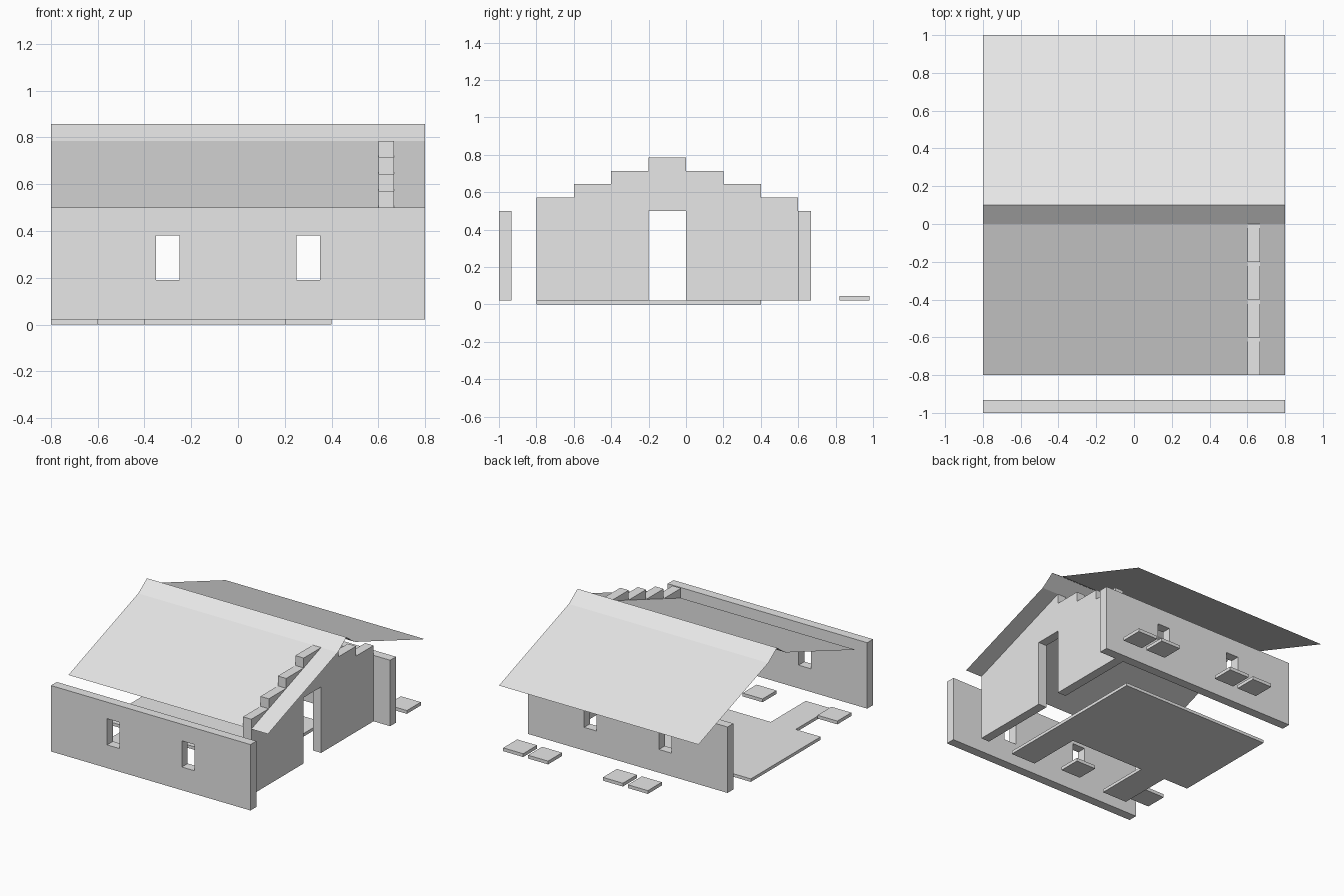
import bpy
import bmesh
from mathutils import Vector

cube = bpy.data.objects.get("Cube")
if cube:
    bpy.data.objects.remove(cube, do_unlink=True)

# One plain grey for the whole kit
grey = bpy.data.materials.new("light_grey")
grey.use_nodes = True
grey.diffuse_color = (0.8, 0.8, 0.8, 1)
grey.node_tree.nodes["Principled BSDF"].inputs["Base Color"].default_value = (0.8, 0.8, 0.8, 1)

BASE, EAVE, STEP, THICK = 0.022, 0.5, 0.0715, 0.067
RIDGE = EAVE + 4 * STEP
HALF = 0.8


def finish(name, bm):
    mesh = bpy.data.meshes.new(name)
    bm.to_mesh(mesh)
    bm.free()
    mesh.materials.append(grey)
    obj = bpy.data.objects.new(name, mesh)
    bpy.context.collection.objects.link(obj)
    return obj


def solid(name, polygons, depth):
    """Extrude flat polygons that share corners into a closed solid."""
    bm = bmesh.new()
    for poly in polygons:
        bm.faces.new([bm.verts.new(p) for p in poly])
    bmesh.ops.remove_doubles(bm, verts=bm.verts, dist=0.0001)
    ext = bmesh.ops.extrude_face_region(bm, geom=bm.faces[:], use_keep_orig=True)
    moved = [g for g in ext["geom"] if isinstance(g, bmesh.types.BMVert)]
    bmesh.ops.translate(bm, verts=moved, vec=Vector(depth))
    bmesh.ops.recalc_face_normals(bm, faces=bm.faces)
    return finish(name, bm)


def window_wall(name, y):
    """Long wall with two window openings left out of a grid of cells."""
    xs = [-HALF, -0.35, -0.25, 0.25, 0.35, HALF]
    zs = [BASE, 0.19, 0.38, EAVE]
    cells = []
    for i in range(5):
        for k in range(3):
            if k == 1 and i in (1, 3):
                continue
            cells.append([(xs[i], y, zs[k]), (xs[i + 1], y, zs[k]),
                          (xs[i + 1], y, zs[k + 1]), (xs[i], y, zs[k + 1])])
    solid(name, cells, (0, THICK, 0))


def sheet(name, profile):
    """Thin roof sheet swept along x from a (y, z) profile."""
    bm = bmesh.new()
    rows = [[bm.verts.new((x, y, z)) for x in (-HALF, HALF)] for y, z in profile]
    for a, b in zip(rows, rows[1:]):
        bm.faces.new((a[0], a[1], b[1], b[0]))
    finish(name, bm)


# Long walls
window_wall("front_wall", -1.0)
window_wall("back_wall", 0.6)

# Stepped gable wall with an open doorway
outline = [(-0.8, BASE)]
for i, level in enumerate((1, 2, 3, 4, 3, 2, 1)):
    y = -0.8 + 0.2 * i
    outline += [(y, EAVE + level * STEP), (y + 0.2, EAVE + level * STEP)]
outline += [(0.6, BASE), (0, BASE), (0, EAVE), (-0.2, EAVE), (-0.2, BASE)]
solid("gable_wall", [[(0.6, y, z) for y, z in outline]], (THICK, 0, 0))

# Floor slab with notched front edge
floor = [(-0.8, 0.4), (-0.8, -0.4), (-0.6, -0.4), (-0.6, -0.8), (-0.4, -0.8),
         (-0.4, -0.4), (0.2, -0.4), (0.2, -0.8), (0.4, -0.8), (0.4, 0.4)]
solid("floor_slab", [[(x, y, 0) for x, y in floor]], (0, 0, BASE))

# Small square ground tiles
tiles = [(0.7, 0.9), (0.5, 0.9), (-0.1, 0.9), (-0.3, 0.9), (-0.1, -0.7), (-0.7, -0.7)]
for n, (x, y) in enumerate(tiles, 1):
    r = 0.08
    corners = [(x - r, y - r, BASE), (x + r, y - r, BASE), (x + r, y + r, BASE), (x - r, y + r, BASE)]
    solid(f"ground_tile_{n}", [corners], (0, 0, 0.024))

# Roof sheets and ridge cap
sheet("front_roof_panel", [(-0.8, EAVE), (0, RIDGE)])
sheet("ridge_cap", [(0, RIDGE), (0.1, RIDGE + STEP), (0.2, RIDGE)])
sheet("back_roof_panel", [(0.2, RIDGE), (1.0, EAVE)])
